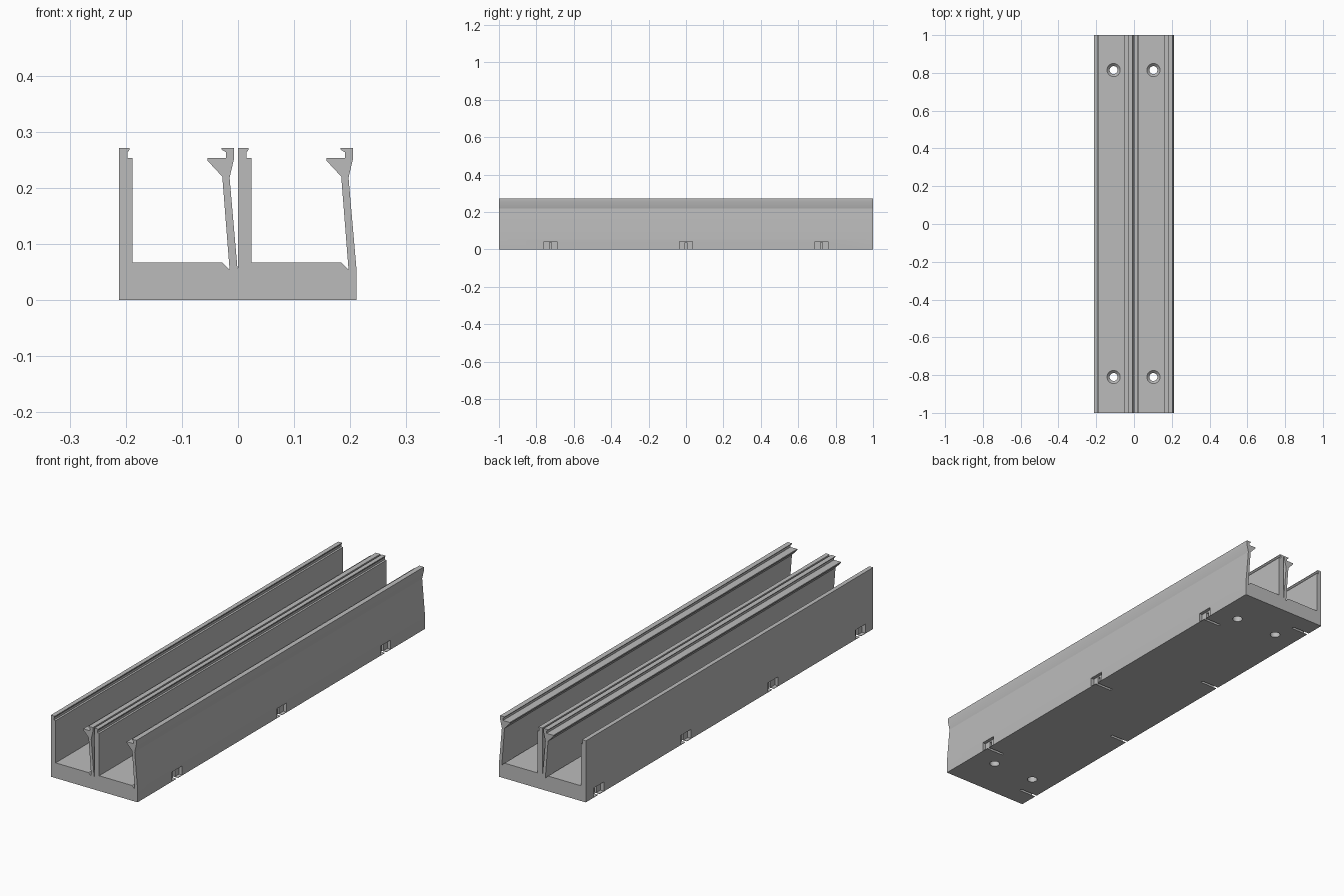
import bpy
import bmesh
import math

if "Cube" in bpy.data.objects:
    bpy.data.objects.remove(bpy.data.objects["Cube"], do_unlink=True)

PITCH = 0.211
FLOOR = 0.067
EDGE = 0.212

grey = bpy.data.materials.new("grey plastic")
grey.use_nodes = True
tone = (0.5, 0.5, 0.5, 1)
grey.diffuse_color = tone
grey.node_tree.nodes["Principled BSDF"].inputs["Base Color"].default_value = tone


def prism(bm, lower, upper):
    """Solid joining two matching loops of points."""
    a = [bm.verts.new(p) for p in lower]
    b = [bm.verts.new(p) for p in upper]
    n = len(a)
    faces = [bm.faces.new(a[::-1]), bm.faces.new(b)]
    for i in range(n):
        j = (i + 1) % n
        faces.append(bm.faces.new((a[i], a[j], b[j], b[i])))
    bmesh.ops.recalc_face_normals(bm, faces=faces)


def box(bm, x0, x1, y0, y1, z0, z1):
    loop = [(x0, y0), (x1, y0), (x1, y1), (x0, y1)]
    prism(bm, [(x, y, z0) for x, y in loop], [(x, y, z1) for x, y in loop])


def cone(bm, x, y, r0, r1, z0, z1, sides=32):
    def ring(r, z):
        turns = [math.tau * i / sides for i in range(sides)]
        return [(x + r * math.cos(t), y + r * math.sin(t), z) for t in turns]
    prism(bm, ring(r0, z0), ring(r1, z1))


def make_object(name, bm):
    mesh = bpy.data.meshes.new(name)
    bm.to_mesh(mesh)
    bm.free()
    mesh.materials.append(grey)
    ob = bpy.data.objects.new(name, mesh)
    bpy.context.collection.objects.link(ob)
    return ob


# Cross-section of one bay: flexible clip, floor, then rigid lipped wall
clip = [(0.211, 0.057), (0.197, 0.218), (0.205, 0.252), (0.205, 0.271),
        (0.183, 0.271), (0.183, 0.268), (0.191, 0.263), (0.191, 0.253),
        (0.158, 0.253), (0.158, 0.248), (0.184, 0.22), (0.197, 0.054),
        (0.184, FLOOR)]
wall = [(0.024, FLOOR), (0.024, 0.253), (0.015, 0.253), (0.015, 0.263),
        (0.019, 0.268), (0.019, 0.271), (0, 0.271)]

profile = [(-EDGE, 0), (PITCH, 0)] + clip + wall + [(0, 0.057)]
profile += [(x - PITCH - 0.001, z) for x, z in clip + wall]

bm = bmesh.new()
prism(bm, [(x, -1, z) for x, z in profile], [(x, 1, z) for x, z in profile])
rail = make_object("double_channel_rail", bm)

# Cutters: wide pockets, countersinks and arrows first, then slits and bores
wide, narrow = bmesh.new(), bmesh.new()
sockets = [(1, y) for y in (-0.725, 0, 0.725)]
sockets += [(-1, y) for y in (-0.91, -0.303, 0.303, 0.91)]
for side, y in sockets:
    outer = side * 0.25
    for bm, depth, half, top in ((wide, 0.016, 0.035, 0.042),
                                 (narrow, 0.085, 0.006, 0.036)):
        inner = side * (EDGE - depth)
        base = 0.002 if bm is wide else -0.02
        box(bm, min(inner, outer), max(inner, outer),
            y - half, y + half, base, top)

for bay in (-0.108, 0.103):
    for y in (-0.81, 0.815):
        cone(wide, bay, y, 0.021, 0.036, FLOOR - 0.014, FLOOR + 0.001)
        cone(narrow, bay, y, 0.021, 0.021, -0.02, FLOOR + 0.02)
    for i in range(4):
        x, y = bay - 0.05, -0.735 + i * 0.067
        arrow = [(x - 0.032, y), (x + 0.032, y), (x, y + 0.052)]
        prism(wide, [(u, v, FLOOR - 0.006) for u, v in arrow],
              [(u, v, FLOOR + 0.01) for u, v in arrow])

bpy.context.view_layer.objects.active = rail
for name, bm in (("pocket_cutter", wide), ("slit_cutter", narrow)):
    cutter = make_object(name, bm)
    cutter.hide_render = True
    mod = rail.modifiers.new(name, "BOOLEAN")
    mod.operation = "DIFFERENCE"
    mod.solver = "EXACT"
    mod.object = cutter
    bpy.ops.object.modifier_apply(modifier=name)
    bpy.data.objects.remove(cutter, do_unlink=True)

bpy.ops.object.select_all(action="DESELECT")
rail.select_set(True)
bpy.ops.object.shade_smooth_by_angle(angle=math.radians(15))
